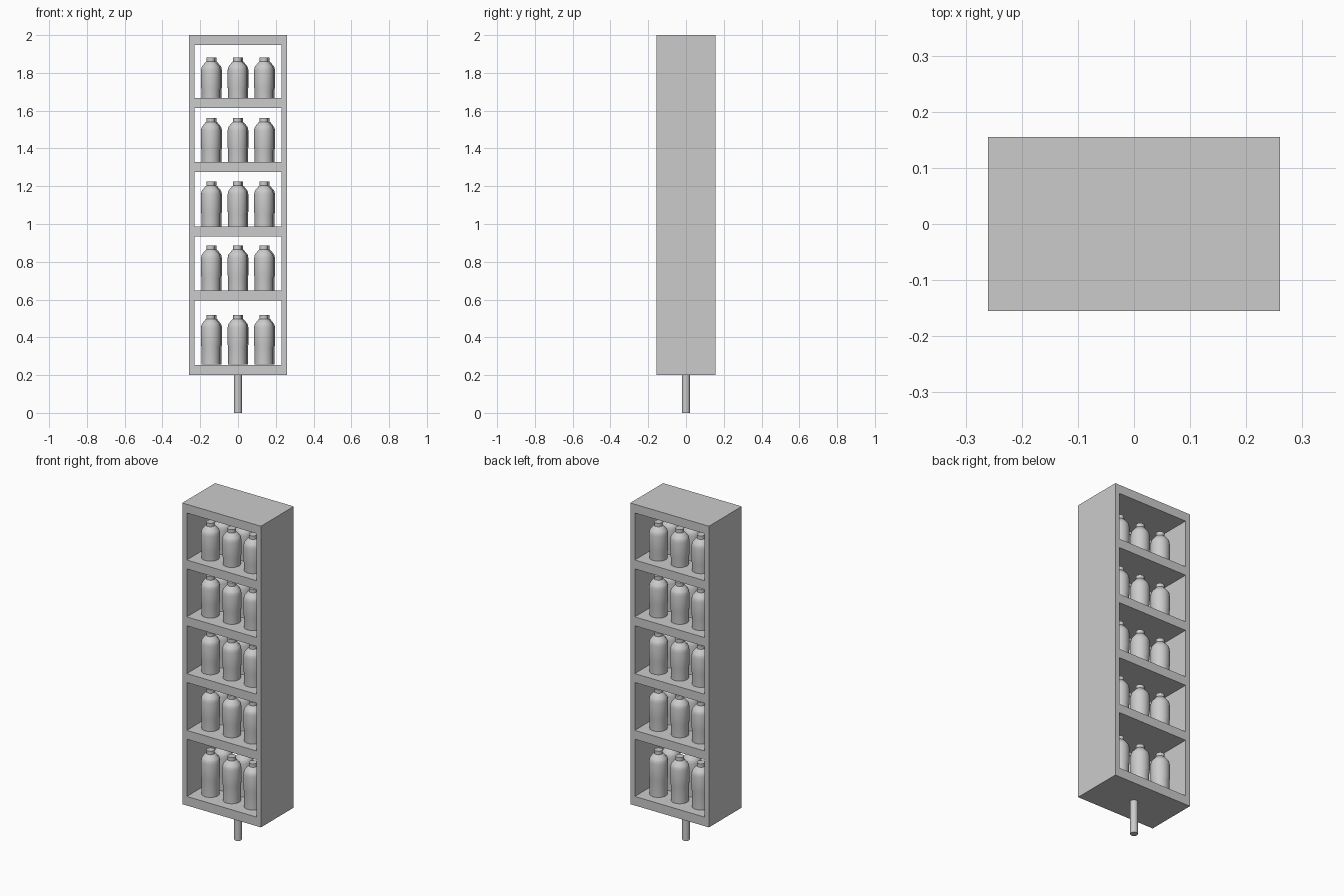
import bpy
import bmesh
import math
from mathutils import Matrix

if "Cube" in bpy.data.objects:
    bpy.data.objects.remove(bpy.data.objects["Cube"])

W, D = 0.52, 0.31          # cabinet width and depth
Z0, Z1 = 0.20, 2.0         # cabinet bottom and top
# (floor, ceiling, bottle top) of each compartment
BAYS = [(0.254, 0.596, 0.519), (0.649, 0.935, 0.886), (0.988, 1.274, 1.224),
        (1.327, 1.614, 1.562), (1.667, 1.948, 1.881)]


def link(name, bm):
    bmesh.ops.recalc_face_normals(bm, faces=bm.faces)
    mesh = bpy.data.meshes.new(name)
    bm.to_mesh(mesh)
    bm.free()
    obj = bpy.data.objects.new(name, mesh)
    bpy.context.collection.objects.link(obj)
    return obj


def add_box(bm, sx, sy, z0, z1):
    m = Matrix.Translation((0, 0, (z0 + z1) / 2)) @ Matrix.Diagonal((sx, sy, z1 - z0, 1))
    bmesh.ops.create_cube(bm, size=1, matrix=m)


def smooth(obj):
    bpy.ops.object.select_all(action='DESELECT')
    obj.select_set(True)
    bpy.context.view_layer.objects.active = obj
    bpy.ops.object.shade_smooth_by_angle(angle=math.radians(30))


# Cabinet: solid block with five compartments cut right through
bm = bmesh.new()
add_box(bm, W, D, Z0, Z1)
cabinet = link("cabinet", bm)

bm = bmesh.new()
for floor, ceiling, _ in BAYS:
    add_box(bm, W - 0.06, D + 0.2, floor, ceiling)
cutter = link("compartment_cutter", bm)
cutter.hide_render = True
cutter.hide_viewport = True

cut = cabinet.modifiers.new("compartments", 'BOOLEAN')
cut.operation = 'DIFFERENCE'
cut.solver = 'EXACT'
cut.object = cutter

# Post under the cabinet
bm = bmesh.new()
bmesh.ops.create_cone(bm, cap_ends=True, segments=32, radius1=0.021, radius2=0.021,
                      depth=Z0, matrix=Matrix.Translation((0, 0, Z0 / 2)))
smooth(link("post", bm))

# Bottle: revolved profile (radius, height below the cap top)
PROFILE = [(0.023, 0), (0.023, -0.021), (0.027, -0.023), (0.046, -0.046), (0.049, -0.052),
           (0.052, -0.068), (0.052, -0.155), (0.049, -0.175), (0.049, -0.264)]
SIDES = 24
bm = bmesh.new()
rings = [[bm.verts.new((r * math.cos(2 * math.pi * i / SIDES),
                        r * math.sin(2 * math.pi * i / SIDES), z)) for i in range(SIDES)]
         for r, z in PROFILE]
for a, b in zip(rings, rings[1:]):
    for i in range(SIDES):
        j = (i + 1) % SIDES
        bm.faces.new((a[i], a[j], b[j], b[i]))
bm.faces.new(rings[0])
bm.faces.new(rings[-1])
bottle = link("bottle", bm)
smooth(bottle)
bottle_mesh = bottle.data
bpy.data.objects.remove(bottle)

# Three bottles facing each open side of every compartment
for n, (_, _, top) in enumerate(BAYS):
    for side, s in (("front", 1), ("back", -1)):
        for k, x in enumerate((-0.144, -0.003, 0.137)):
            obj = bpy.data.objects.new(f"bottle_{side}_{n + 1}_{k + 1}", bottle_mesh)
            obj.location = (s * x, -s * 0.054, top)
            obj.rotation_euler.z = 0 if s > 0 else math.pi
            bpy.context.collection.objects.link(obj)
